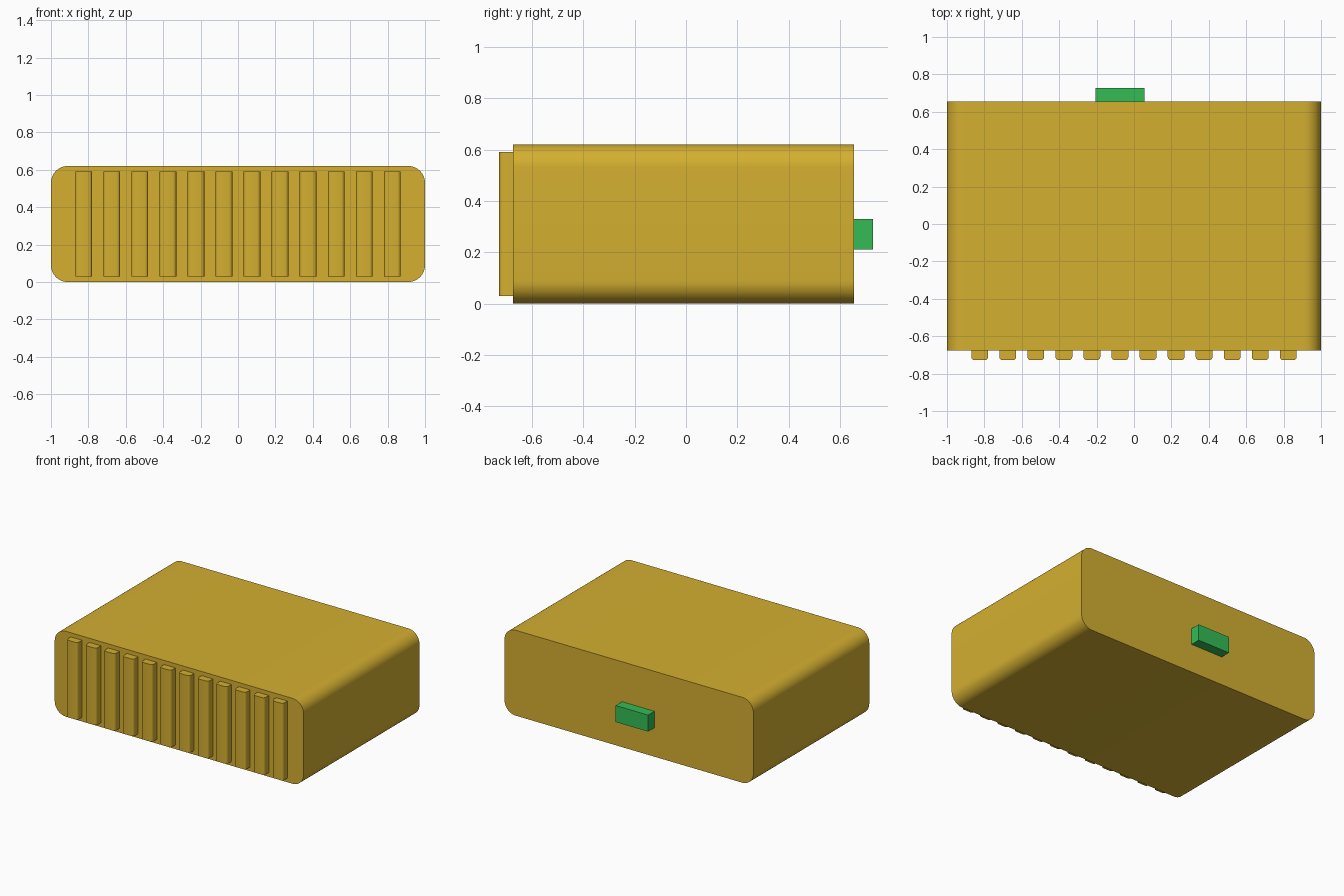
import bpy, bmesh, math

if "Cube" in bpy.data.objects:
    bpy.data.objects.remove(bpy.data.objects["Cube"])


def material(name, rgb):
    m = bpy.data.materials.new(name)
    m.diffuse_color = (*rgb, 1.0)
    m.use_nodes = True
    m.node_tree.nodes["Principled BSDF"].inputs["Base Color"].default_value = m.diffuse_color
    return m


gold = material("gold", (0.66, 0.43, 0.03))
green = material("green", (0.033, 0.50, 0.09))


def block(name, lo, hi, mat, radius=0.0, segments=1, picks=None):
    """Box from corner lo to corner hi, rounding the edges chosen by picks."""
    bm = bmesh.new()
    bmesh.ops.create_cube(bm, size=1.0)
    for v in bm.verts:
        v.co = [(a + b) / 2 + c * (b - a) for a, b, c in zip(lo, hi, v.co)]
    if picks:
        edges = [e for e in bm.edges if picks(e.verts[0].co, e.verts[1].co)]
        bmesh.ops.bevel(bm, geom=edges, offset=radius, segments=segments,
                        profile=0.5, affect='EDGES')
    bmesh.ops.recalc_face_normals(bm, faces=bm.faces)
    mesh = bpy.data.meshes.new(name)
    bm.to_mesh(mesh)
    bm.free()
    mesh.materials.append(mat)
    ob = bpy.data.objects.new(name, mesh)
    bpy.context.collection.objects.link(ob)
    if picks:
        bpy.ops.object.select_all(action='DESELECT')
        ob.select_set(True)
        bpy.context.view_layer.objects.active = ob
        bpy.ops.object.shade_smooth_by_angle(angle=math.radians(30))
    return ob


FRONT, BACK, HEIGHT = -0.675, 0.655, 0.62

# Housing: rounded along the four long front-to-back edges
block("housing", (-1, FRONT, 0), (1, BACK, HEIGHT), gold, 0.09, 10,
      lambda a, b: abs(a.y - b.y) > 0.1)

# Row of upright ribs, with softened outer corners
for i in range(12):
    x = -0.825 + 0.15 * i
    block(f"rib_{i + 1}", (x - 0.045, -0.728, 0.03), (x + 0.045, FRONT, 0.59),
          gold, 0.018, 4,
          lambda a, b: abs(a.z - b.z) > 0.1 and a.y < -0.7)

# Connector on the back
block("connector", (-0.205, BACK, 0.21), (0.055, 0.728, 0.33), green)
